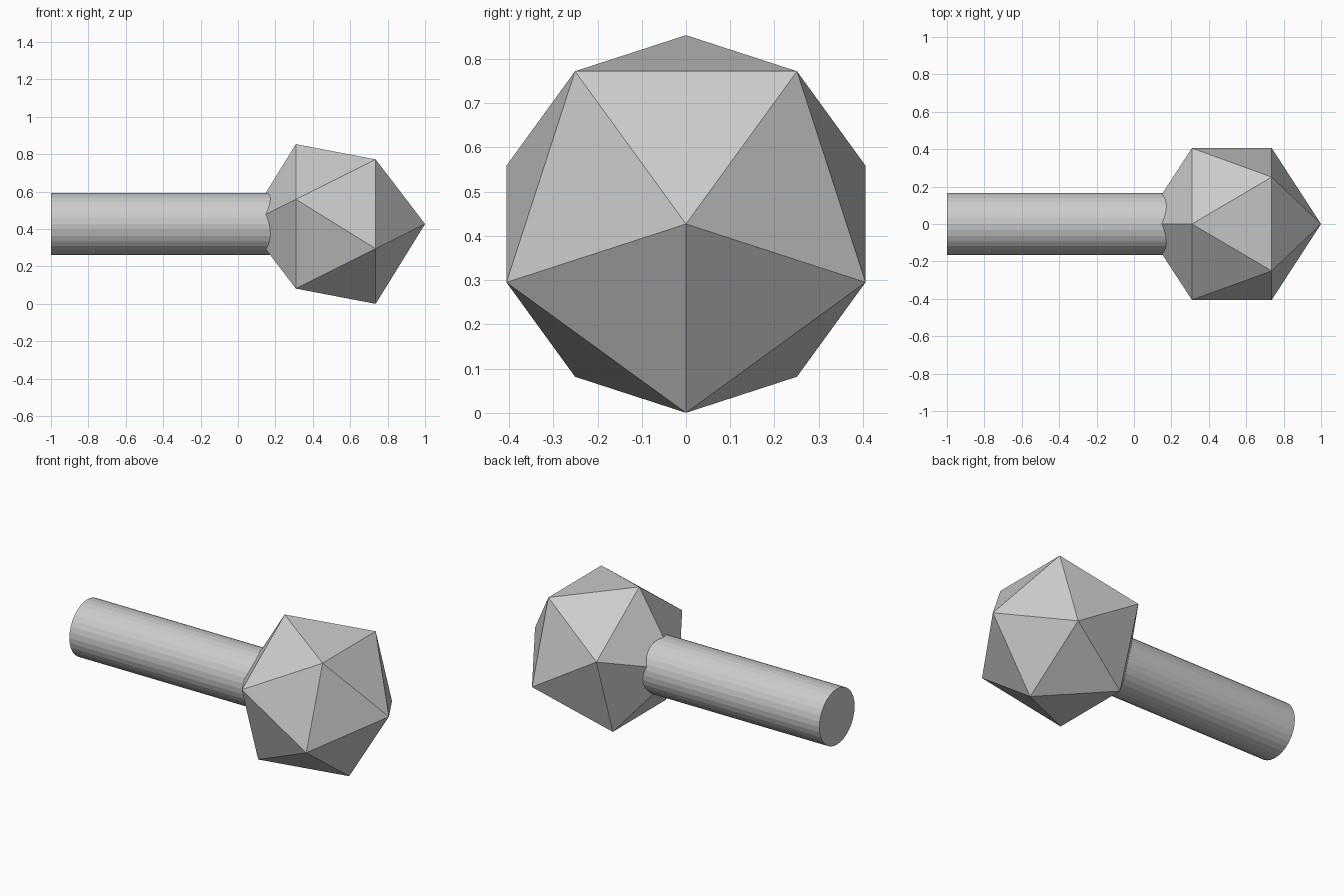
import bpy, bmesh, math
from mathutils import Matrix

if "Cube" in bpy.data.objects:
    bpy.data.objects.remove(bpy.data.objects["Cube"])

AXIS_Z = 0.427      # height of the shared axis
HEAD_R = 0.4772     # head circumradius
HEAD_X = 1 - HEAD_R
ROD_R = 0.167
ROD_START, ROD_END = -1.0, 0.5

gray = bpy.data.materials.new("plain_gray")
gray.diffuse_color = (0.6, 0.6, 0.6, 1)
gray.use_nodes = True
gray.node_tree.nodes["Principled BSDF"].inputs["Base Color"].default_value = gray.diffuse_color


def add_part(name, bm):
    bmesh.ops.recalc_face_normals(bm, faces=bm.faces)
    mesh = bpy.data.meshes.new(name)
    bm.to_mesh(mesh)
    bm.free()
    mesh.materials.append(gray)
    obj = bpy.data.objects.new(name, mesh)
    bpy.context.collection.objects.link(obj)
    return obj


# Head: icosahedron with one point facing +x
bm = bmesh.new()
ring_r, ring_x = HEAD_R * 2 / math.sqrt(5), HEAD_R / math.sqrt(5)


def ring(x, start):
    angles = [start + i * math.tau / 5 for i in range(5)]
    return [bm.verts.new((x, ring_r * math.cos(a), ring_r * math.sin(a))) for a in angles]


front = ring(ring_x, -math.pi / 2)
back = ring(-ring_x, -math.pi / 2 + math.pi / 5)
tip = bm.verts.new((HEAD_R, 0, 0))
tail = bm.verts.new((-HEAD_R, 0, 0))
for i in range(5):
    j = (i + 1) % 5
    bm.faces.new((tip, front[i], front[j]))
    bm.faces.new((front[i], back[i], front[j]))
    bm.faces.new((front[j], back[i], back[j]))
    bm.faces.new((tail, back[j], back[i]))
bm.transform(Matrix.Translation((HEAD_X, 0, AXIS_Z)))
add_part("faceted_head", bm)

# Handle: faceted rod running along x into the head
bm = bmesh.new()
bmesh.ops.create_cone(bm, cap_ends=True, segments=32, radius1=ROD_R, radius2=ROD_R,
                      depth=ROD_END - ROD_START)
bm.transform(Matrix.Translation(((ROD_START + ROD_END) / 2, 0, AXIS_Z))
             @ Matrix.Rotation(math.pi / 2, 4, 'Y'))
add_part("handle", bm)
